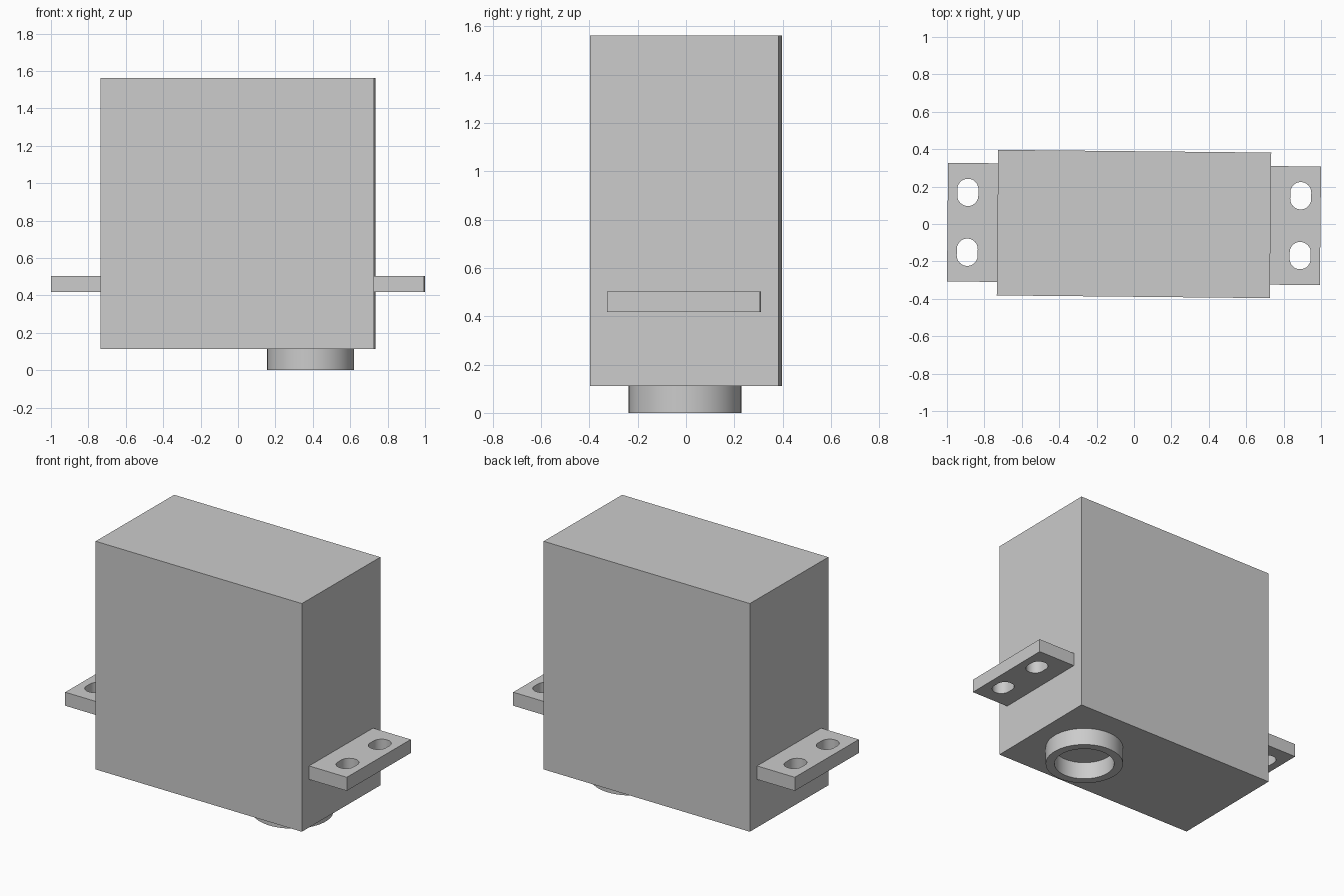
import bpy, bmesh
from math import sin, cos, pi, radians
from mathutils import Matrix

cube = bpy.data.objects.get("Cube")
if cube:
    bpy.data.objects.remove(cube, do_unlink=True)

TURN = Matrix.Rotation(-0.01, 4, 'Z')  # whole housing sits slightly turned

grey = bpy.data.materials.new("light grey")
grey.use_nodes = True
colour = (0.6, 0.6, 0.6, 1)
grey.diffuse_color = colour
grey.node_tree.nodes["Principled BSDF"].inputs["Base Color"].default_value = colour


def rectangle(x0, x1, y0, y1):
    return [(x0, y0), (x1, y0), (x1, y1), (x0, y1)]


def slot(x, y, r, straight=0.0, steps=48):
    """Round outline, stretched along y by a straight run."""
    pts = []
    for half in range(2):
        shift = straight / 2 if half == 0 else -straight / 2
        for i in range(steps // 2 + 1):
            a = pi * half + 2 * pi * i / steps
            pts.append((x + r * cos(a), y + r * sin(a) + shift))
    return pts


def plate(name, outlines, z0, z1):
    """Extrude a flat outline; any further outlines become through holes."""
    curve = bpy.data.curves.new(name, 'CURVE')
    curve.dimensions = '2D'
    curve.fill_mode = 'BOTH'
    curve.extrude = (z1 - z0) / 2
    for pts in outlines:
        spline = curve.splines.new('POLY')
        spline.points.add(len(pts) - 1)
        for p, (x, y) in zip(spline.points, pts):
            p.co = (x, y, 0, 1)
        spline.use_cyclic_u = True
    temp = bpy.data.objects.new(name + " outline", curve)
    bpy.context.collection.objects.link(temp)
    bpy.context.view_layer.update()
    graph = bpy.context.evaluated_depsgraph_get()
    mesh = bpy.data.meshes.new_from_object(temp.evaluated_get(graph))
    bpy.data.objects.remove(temp, do_unlink=True)
    bpy.data.curves.remove(curve)

    # Weld caps to walls and place the part
    bm = bmesh.new()
    bm.from_mesh(mesh)
    bmesh.ops.remove_doubles(bm, verts=bm.verts, dist=0.0001)
    bmesh.ops.recalc_face_normals(bm, faces=bm.faces)
    bm.transform(TURN @ Matrix.Translation((0, 0, (z0 + z1) / 2)))
    bm.to_mesh(mesh)
    bm.free()
    mesh.name = name
    mesh.materials.clear()
    mesh.materials.append(grey)
    obj = bpy.data.objects.new(name, mesh)
    bpy.context.collection.objects.link(obj)
    bpy.ops.object.select_all(action='DESELECT')
    obj.select_set(True)
    bpy.context.view_layer.objects.active = obj
    bpy.ops.object.shade_smooth_by_angle(angle=radians(30))
    return obj


# Main housing
plate("housing", [rectangle(-0.73, 0.73, -0.389, 0.389)], 0.112, 1.562)

# Mounting tabs with two slotted screw holes each
for side, name in ((-1, "right_mounting_tab"), (1, "left_mounting_tab")):
    x0, x1 = sorted((side * 0.725, side * 0.997))
    holes = [slot(side * 0.89, y, 0.056, 0.034) for y in (-0.16, 0.16)]
    plate(name, [rectangle(x0, x1, -0.317, 0.317)] + holes, 0.417, 0.503)

# Hollow output collar underneath
plate("output_collar", [slot(0.388, 0, 0.233, steps=64),
                        slot(0.388, 0, 0.18, steps=64)], 0, 0.115)
